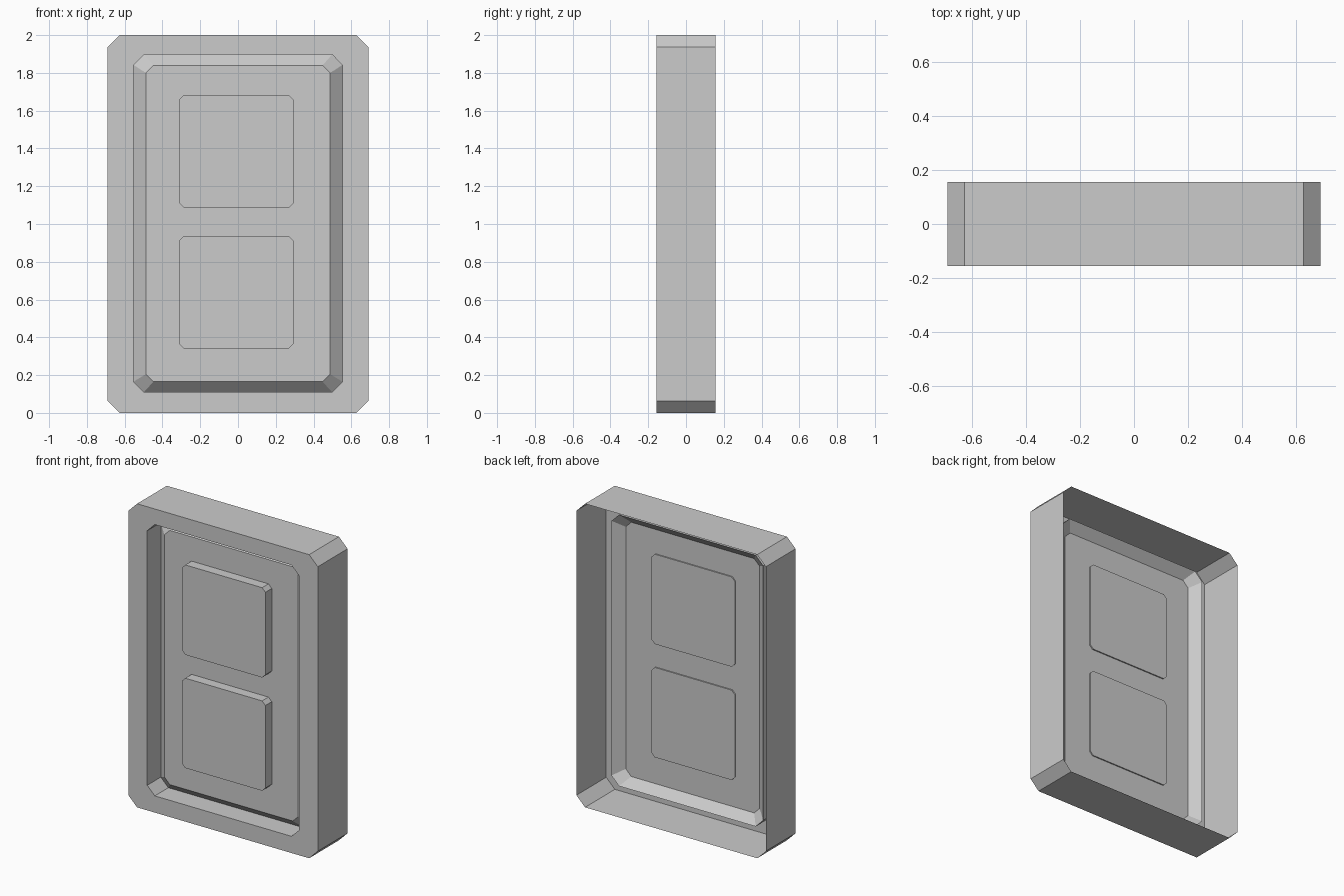
import bpy
import bmesh

if "Cube" in bpy.data.objects:
    bpy.data.objects.remove(bpy.data.objects["Cube"])


def outline(bm, x0, x1, z0, z1, c, y):
    """Loop of eight vertices: a rectangle with cut corners at depth y."""
    pts = [(x0 + c, z0), (x1 - c, z0), (x1, z0 + c), (x1, z1 - c),
           (x1 - c, z1), (x0 + c, z1), (x0, z1 - c), (x0, z0 + c)]
    return [bm.verts.new((x, y, z)) for x, z in pts]


def loft(name, sections, cap_start, cap_end):
    """Bridge successive outlines and optionally close the ends."""
    bm = bmesh.new()
    loops = [outline(bm, *s) for s in sections]
    for a, b in zip(loops, loops[1:]):
        for i in range(8):
            j = (i + 1) % 8
            bm.faces.new((a[i], a[j], b[j], b[i]))
    if cap_start:
        bm.faces.new(loops[0][::-1])
    if cap_end:
        bm.faces.new(loops[-1])
    # the back rim leads forward, so the caps face the front
    mesh = bpy.data.meshes.new(name)
    bmesh.ops.recalc_face_normals(bm, faces=bm.faces)
    bm.to_mesh(mesh)
    bm.free()
    obj = bpy.data.objects.new(name, mesh)
    bpy.context.collection.objects.link(obj)
    return obj


# Open-backed casing: side wall, front border, recess wall, sloped panel edge, panel
loft("switch_casing", [
    (-0.69, 0.69, 0.0, 2.0, 0.063, 0.155),
    (-0.69, 0.69, 0.0, 2.0, 0.063, -0.155),
    (-0.553, 0.553, 0.11, 1.897, 0.055, -0.155),
    (-0.553, 0.553, 0.11, 1.897, 0.055, -0.014),
    (-0.488, 0.488, 0.165, 1.84, 0.04, -0.07),
], False, True)

# Two raised square buttons set through the panel
for name, z in (("lower_button", 0.342), ("upper_button", 1.088)):
    loft(name, [
        (-0.313, 0.295, z, z + 0.592, 0.024, -0.062),
        (-0.313, 0.295, z, z + 0.592, 0.024, -0.136),
    ], True, True)
